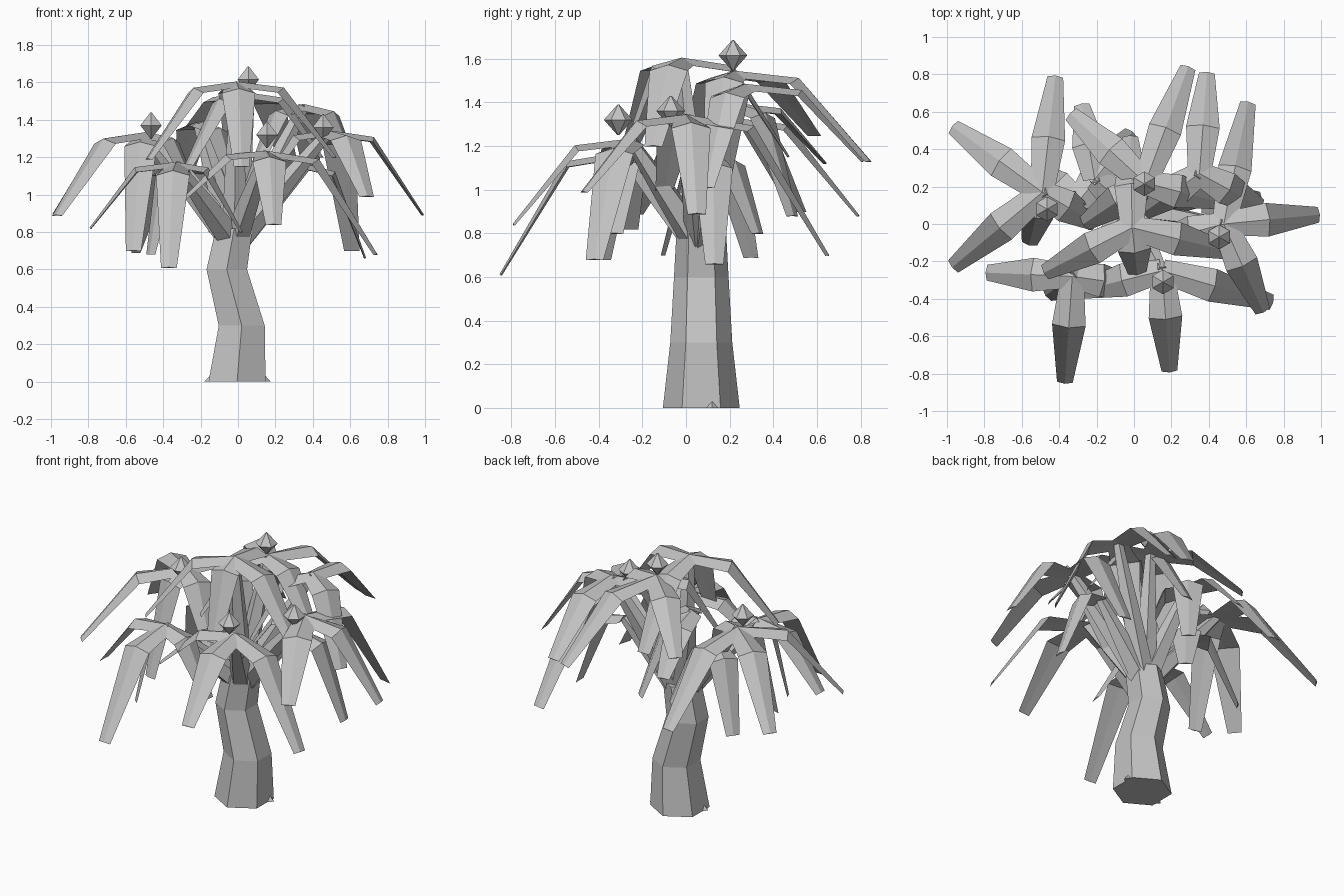
import bpy, bmesh, math
from mathutils import Vector

if "Cube" in bpy.data.objects:
    bpy.data.objects.remove(bpy.data.objects["Cube"], do_unlink=True)

grey = bpy.data.materials.new("plain grey")
grey.use_nodes = True
GREY = (0.55, 0.55, 0.55, 1)
grey.diffuse_color = GREY
grey.node_tree.nodes["Principled BSDF"].inputs["Base Color"].default_value = GREY
UP = Vector((0, 0, 1))


def finish(name, bm):
    bmesh.ops.recalc_face_normals(bm, faces=bm.faces)
    mesh = bpy.data.meshes.new(name)
    bm.to_mesh(mesh)
    bm.free()
    mesh.materials.append(grey)
    ob = bpy.data.objects.new(name, mesh)
    bpy.context.collection.objects.link(ob)


def loft(bm, rings):
    """Skin a row of equal-sided rings and close both ends."""
    rows = [[bm.verts.new(p) for p in ring] for ring in rings]
    n = len(rows[0])
    for a, b in zip(rows, rows[1:]):
        for i in range(n):
            j = (i + 1) % n
            bm.faces.new((a[i], a[j], b[j], b[i]))
    bm.faces.new(rows[0])
    bm.faces.new(rows[-1])


def ring(centre, radius, sides, axis=UP):
    """Regular ring with one corner to the front."""
    side = Vector((0, -1, 0))
    side = (side - axis * side.dot(axis)).normalized()
    other = axis.cross(side)
    angles = [math.tau * i / sides for i in range(sides)]
    return [Vector(centre) + radius * (side * math.cos(a) + other * math.sin(a)) for a in angles]


def frond(bm, hub, tip):
    """Ridged leaf: level first half, drooping tapered second half."""
    hub, tip = Vector(hub), Vector(tip)
    run = tip - hub
    bend = hub + run * 0.47
    bend.z = hub.z + 0.08 * run.z
    out = Vector((run.x, run.y, 0)).normalized()
    across = UP.cross(out)
    fall = (tip - bend).normalized()
    lift_tip = fall.cross(across)
    lift_bend = (UP + lift_tip).normalized()
    rings = []
    for p, half, rise, lift in ((hub, 0.062, 0.03, UP), (bend, 0.09, 0.03, lift_bend),
                                (tip, 0.042, 0.01, lift_tip)):
        rings.append([p - across * half - lift * rise * 0.5, p + lift * rise * 0.5,
                      p + across * half - lift * rise * 0.5, p - lift * rise * 0.4])
    loft(bm, rings)


# trunk with a kink
bm = bmesh.new()
loft(bm, [ring((x, 0.07, z), r, 6) for x, z, r in
          ((-0.005, 0, 0.176), (0.02, 0.3, 0.142), (-0.06, 0.6, 0.125), (-0.02, 0.82, 0.113))])
finish("trunk", bm)

# small root stubs around the foot
bm = bmesh.new()
for x, y in ((0.135, 0.12), (-0.14, 0.03), (-0.1, -0.01)):
    loft(bm, [ring((x, y, 0), 0.04, 4), ring((x * 0.9, y, 0.05), 0.008, 4)])
finish("root_stubs", bm)

# crowns: hub point and the tips of the fronds growing from it
crowns = {
    "top_back": ((0.06, 0.22, 1.53),
                 [(0.29, 0.84, 1.13), (-0.34, 0.59, 1.25), (-0.27, 0, 1.15), (0.45, 0.12, 1.2)]),
    "top_front": ((-0.01, -0.02, 1.59),
                  [(-0.48, -0.26, 1.19), (0.52, -0.15, 1.2), (-0.02, 0.47, 1.15), (0.02, -0.29, 1.15)]),
    "right": ((-0.49, 0.17, 1.32),
              [(-0.42, 0.79, 0.88), (-0.97, 0.52, 0.9), (-0.97, -0.23, 0.89),
               (-0.56, -0.11, 0.7), (-0.2, 0, 0.95)]),
    "left": ((0.48, 0, 1.33),
             [(0.99, 0.05, 0.89), (0.61, 0.65, 0.7), (0.69, -0.47, 0.99), (0.1, -0.1, 1)]),
    "front_left": ((0.15, -0.25, 1.22),
                   [(0.19, -0.79, 0.84), (0.74, -0.42, 0.68), (-0.3, -0.36, 0.97)]),
    "front_right": ((-0.33, -0.28, 1.16),
                    [(-0.37, -0.85, 0.61), (-0.79, -0.26, 0.82), (-0.47, -0.38, 0.68),
                     (0.02, -0.33, 0.8)]),
    "back_left": ((0.35, 0.27, 1.47),
                  [(0.39, 0.81, 1.13), (0.68, 0.09, 1.01), (0.05, 0.06, 1.05)]),
    "back_right": ((-0.21, 0.24, 1.38),
                   [(-0.28, 0.64, 1.12), (0.02, 0.05, 0.95), (-0.01, 0.49, 0.88)]),
    "low_left": ((0.36, 0.12, 1.15), [(0.68, 0.13, 0.66)]),
    "low_right": ((-0.3, 0.12, 1.15), [(-0.55, 0.3, 0.69), (-0.12, 0.33, 0.8)]),
}
fork = Vector((-0.02, 0.07, 0.74))
for name, (hub, tips) in crowns.items():
    bm = bmesh.new()
    for tip in tips:
        frond(bm, hub, tip)
    finish(name + "_fronds", bm)

    # tapered limb from the trunk top to the hub
    end = Vector(hub)
    middle = fork.lerp(end, 0.5)
    axis = (end - fork).normalized()
    bm = bmesh.new()
    loft(bm, [ring(fork, 0.075, 5, axis), ring(middle, 0.055, 5, axis), ring(end, 0.03, 5, axis)])
    finish(name + "_limb", bm)

# diamond buds above four of the crowns
for name, centre in (("top_back", (0.055, 0.215, 1.615)), ("right", (-0.465, 0.08, 1.37)),
                     ("left", (0.455, -0.07, 1.36)), ("front_left", (0.155, -0.31, 1.32))):
    bm = bmesh.new()
    c = Vector(centre)
    loft(bm, [ring(c + UP * dz, r, 6) for dz, r in ((-0.07, 0.004), (0, 0.066), (0.07, 0.004))])
    finish(name + "_bud", bm)
